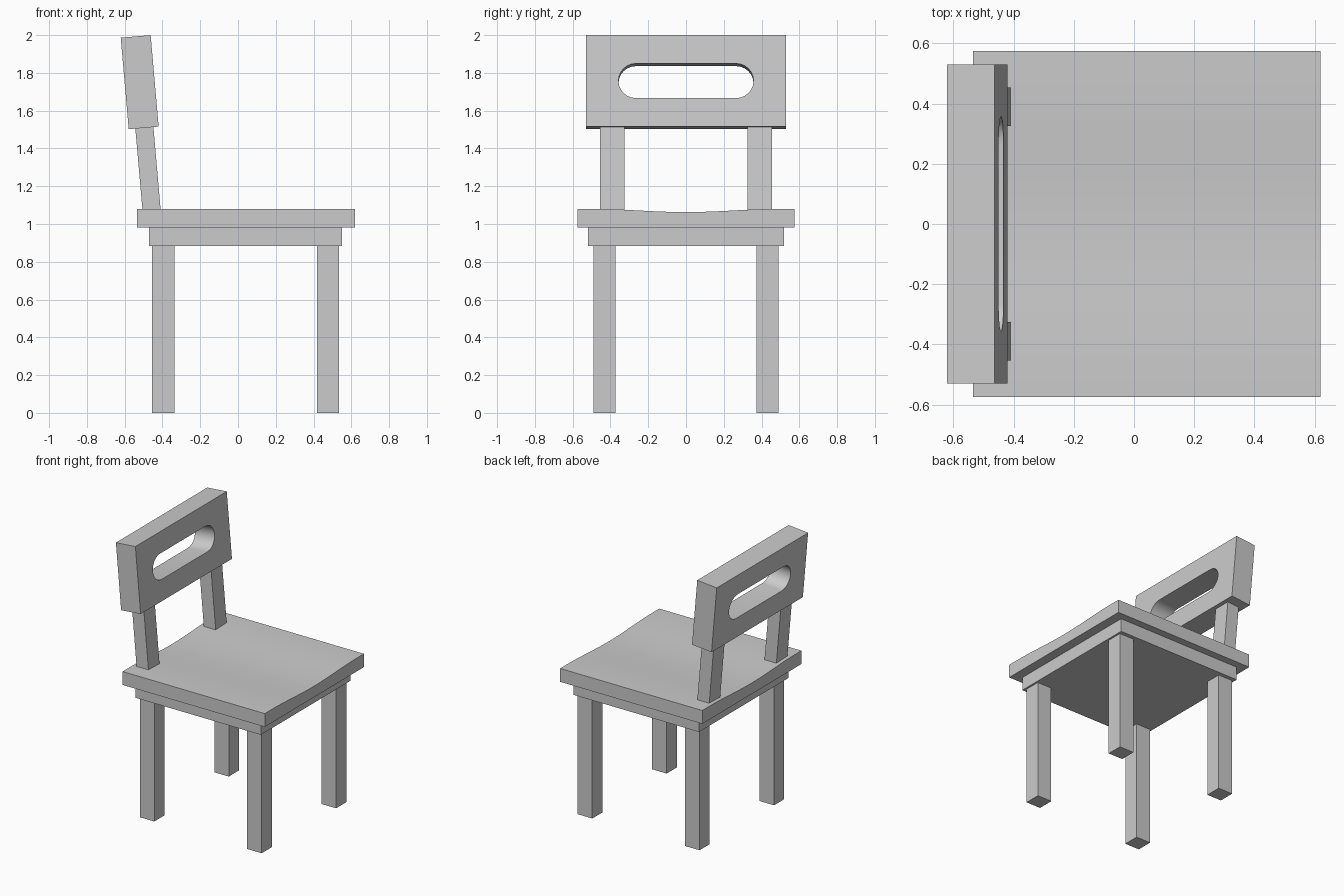
import bpy, bmesh, math

if "Cube" in bpy.data.objects:
    bpy.data.objects.remove(bpy.data.objects["Cube"])

LEAN = math.radians(-5)  # backrest leans towards -x


def prism(name, loops, x0, x1, loc=(0, 0, 0), lean=0.0):
    """Extrude YZ outlines (the first is the outer one, the rest are holes) along x."""
    bm = bmesh.new()
    edges = []
    for pts in loops:
        vs = [bm.verts.new((x0, y, z)) for y, z in pts]
        edges += [bm.edges.new((vs[i - 1], vs[i])) for i in range(len(vs))]
    bmesh.ops.triangle_fill(bm, edges=edges, use_beauty=True)
    res = bmesh.ops.extrude_face_region(bm, geom=bm.faces[:], use_keep_orig=True)
    new = [g for g in res["geom"] if isinstance(g, bmesh.types.BMVert)]
    bmesh.ops.translate(bm, verts=new, vec=(x1 - x0, 0, 0))
    bmesh.ops.recalc_face_normals(bm, faces=bm.faces[:])
    me = bpy.data.meshes.new(name)
    bm.to_mesh(me)
    bm.free()
    ob = bpy.data.objects.new(name, me)
    bpy.context.collection.objects.link(ob)
    ob.location = loc
    ob.rotation_euler.y = lean
    bpy.ops.object.select_all(action='DESELECT')
    bpy.context.view_layer.objects.active = ob
    ob.select_set(True)
    bpy.ops.object.shade_smooth_by_angle(angle=math.radians(30))
    return ob


def rect(w, h):
    return [(-w / 2, -h / 2), (w / 2, -h / 2), (w / 2, h / 2), (-w / 2, h / 2)]


def box(name, size, loc, lean=0.0):
    return prism(name, [rect(size[1], size[2])], -size[0] / 2, size[0] / 2, loc, lean)


def stadium(w, h, n=12):
    r, c = h / 2, w / 2 - h / 2
    pts = []
    for side, start in ((1, -90), (-1, 90)):
        for i in range(n + 1):
            a = math.radians(start + 180 * i / n)
            pts.append((side * c + r * math.cos(a), r * math.sin(a)))
    return pts


# seat with a shallow channel running front to back of the sitter
HALF, DIP, N = 0.575, 0.017, 24
top = []
for i in range(N + 1):
    y = HALF - 2 * HALF * i / N
    t = min(1.0, abs(y) / 0.5)
    top.append((y, 1.08 - DIP * (1 + math.cos(math.pi * t)) / 2))
prism("seat", [[(-HALF, 0.982), (HALF, 0.982)] + top], -0.535, 0.62)

# apron under the seat
box("apron", (1.02, 1.04, 0.1), (0.04, 0, 0.934))

# four legs and two leaning back posts
for side, s in (("left", 1), ("right", -1)):
    for end, x in (("back", -0.395), ("front", 0.477)):
        box(f"{end}_{side}_leg", (0.118, 0.118, 0.9), (x, s * 0.432, 0.45))
    box(f"{side}_back_post", (0.096, 0.128, 0.5), (-0.4765, s * 0.39, 1.29), LEAN)

# back panel with a rounded slot
prism("back_panel", [rect(1.06, 0.486), stadium(0.715, 0.184)],
      -0.0795, 0.0795, (-0.5205, 0, 1.751), LEAN)
